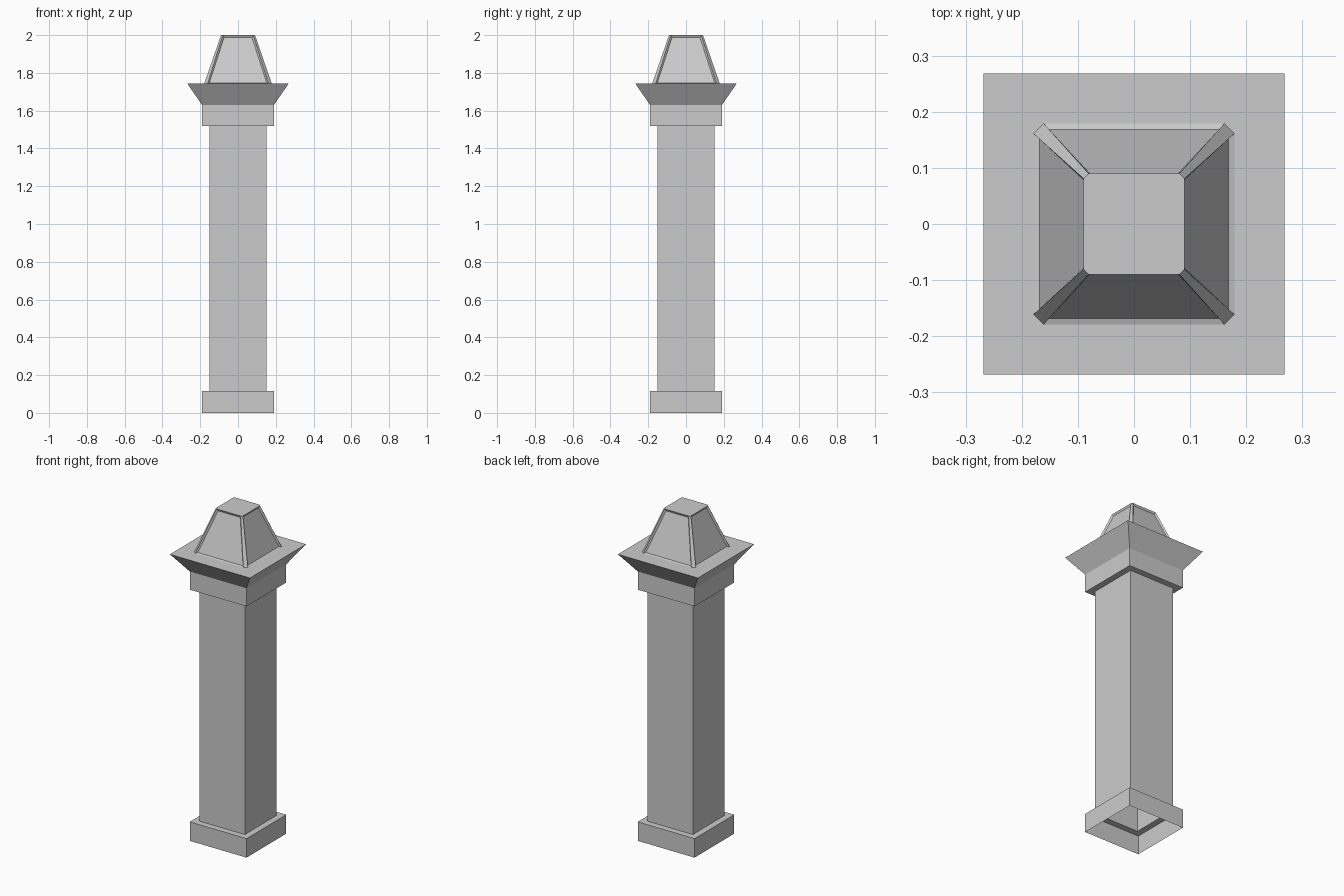
import bpy
import bmesh

cube = bpy.data.objects.get("Cube")
if cube:
    bpy.data.objects.remove(cube)

stone = bpy.data.materials.new("grey_stone")
stone.use_nodes = True
colour = (0.6, 0.6, 0.6, 1)
stone.diffuse_color = colour
stone.node_tree.nodes["Principled BSDF"].inputs["Base Color"].default_value = colour


def square(half, z, cut=0):
    """Outline of a square ring, counter-clockwise, with optional cut corners."""
    points = []
    for sx, sy in ((1, -1), (1, 1), (-1, 1), (-1, -1)):
        if cut:
            pair = [(sx * (half - cut), sy * half, z), (sx * half, sy * (half - cut), z)]
            points += pair if sx * sy < 0 else pair[::-1]
        else:
            points.append((sx * half, sy * half, z))
    return points


def make_part(name, outlines, cap=False, panel=None):
    """Join stacked outlines into a thin shell, optionally closed on top."""
    bm = bmesh.new()
    rings = [[bm.verts.new(p) for p in outline] for outline in outlines]
    sides = []
    for low, high in zip(rings, rings[1:]):
        for i in range(len(low)):
            j = (i + 1) % len(low)
            sides.append(bm.faces.new((low[i], low[j], high[j], high[i])))
    if cap:
        bm.faces.new(rings[-1])
    bm.normal_update()
    if panel:
        # Sunken panels on the four broad sides
        broad = [f for f in sides if max(abs(f.normal.x), abs(f.normal.y)) > 0.85]
        bmesh.ops.inset_individual(bm, faces=broad, thickness=panel[0], depth=-panel[1])
    mesh = bpy.data.meshes.new(name)
    bm.to_mesh(mesh)
    bm.free()
    mesh.materials.append(stone)
    part = bpy.data.objects.new(name, mesh)
    bpy.context.collection.objects.link(part)
    return part


SHAFT, BLOCK, LEDGE = 0.152, 0.19, 0.268
BASE_TOP, SHAFT_TOP, BLOCK_TOP, LEDGE_TOP = 0.115, 1.52, 1.63, 1.743

# Hollow plinth, open underneath, with a ledge running in to the shaft
make_part("plinth", [square(BLOCK, 0), square(BLOCK, BASE_TOP), square(SHAFT, BASE_TOP)])

# Hollow square shaft
make_part("shaft", [square(SHAFT, BASE_TOP), square(SHAFT, SHAFT_TOP)])

# Capital block flaring out to a flat cornice
make_part("capital", [square(SHAFT, SHAFT_TOP), square(BLOCK, SHAFT_TOP),
                      square(BLOCK, BLOCK_TOP), square(LEDGE, LEDGE_TOP)], cap=True)

# Tapered finial with cut corners and sunken sides
make_part("finial", [square(0.179, LEDGE_TOP, 0.018), square(0.09, 2, 0.009)],
          cap=True, panel=(0.012, 0.009))
